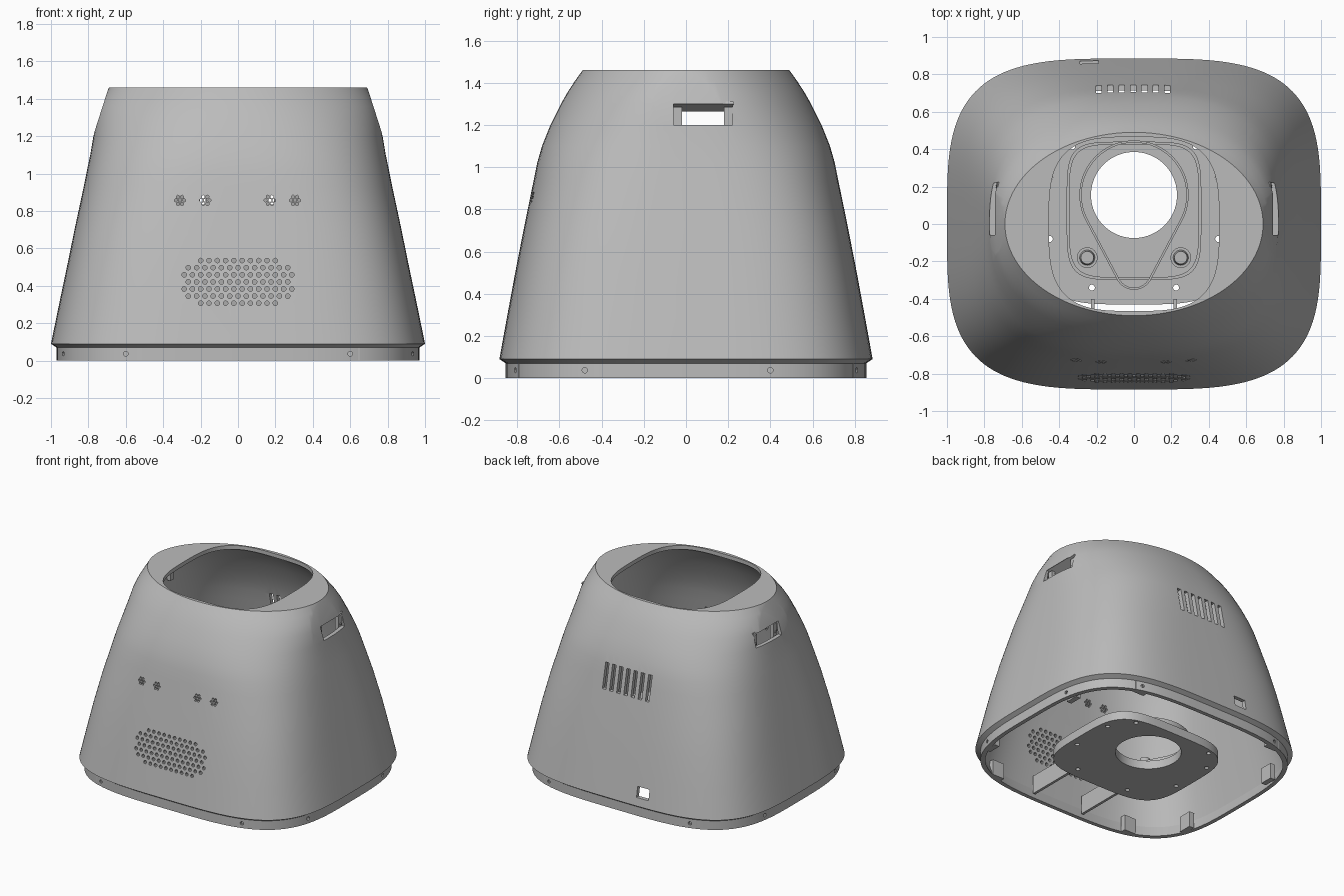
import bpy, bmesh, math
from mathutils import Matrix, Vector

if "Cube" in bpy.data.objects:
    bpy.data.objects.remove(bpy.data.objects["Cube"])

SEG = 128
grey = bpy.data.materials.new("warm_grey_plastic")
grey.diffuse_color = (0.5, 0.5, 0.5, 1)
grey.use_nodes = True
grey.node_tree.nodes["Principled BSDF"].inputs["Base Color"].default_value = grey.diffuse_color


def outline(a, b, n, z, cy=0.0):
    """Rounded-rectangle ring (superellipse)."""
    pts = []
    for i in range(SEG):
        t = 2 * math.pi * i / SEG
        c, s = math.cos(t), math.sin(t)
        pts.append((a * math.copysign(abs(c) ** (2 / n), c),
                    cy + b * math.copysign(abs(s) ** (2 / n), s), z))
    return pts


def teardrop(grow, z):
    """Outline around a large circle and a small one in front of it."""
    y1, r1, y2, r2 = 0.155, 0.28 + grow, -0.25, 0.09 + grow
    lean = math.asin((r1 - r2) / (y1 - y2))
    pts = []
    for i in range(SEG):
        t = -lean + (math.pi + 2 * lean) * i / (SEG / 2 - 1)
        if i >= SEG // 2:
            k = (i - SEG // 2) / (SEG / 2 - 1)
            t = math.pi + lean + (math.pi - 2 * lean) * k
            pts.append((r2 * math.cos(t), y2 + r2 * math.sin(t), z))
        else:
            pts.append((r1 * math.cos(t), y1 + r1 * math.sin(t), z))
    return pts


def finish(name, bm):
    bmesh.ops.recalc_face_normals(bm, faces=bm.faces)
    me = bpy.data.meshes.new(name)
    bm.to_mesh(me)
    bm.free()
    me.materials.append(grey)
    ob = bpy.data.objects.new(name, me)
    bpy.context.collection.objects.link(ob)
    return ob


def loft_loop(name, rings):
    """Skin rings in order and join the last back to the first."""
    bm = bmesh.new()
    vs = [[bm.verts.new(p) for p in r] for r in rings]
    for j, r in enumerate(vs):
        q = vs[(j + 1) % len(vs)]
        for i in range(SEG):
            k = (i + 1) % SEG
            bm.faces.new((r[i], r[k], q[k], q[i]))
    return finish(name, bm)


def add_box(bm, center, size, rot=Matrix()):
    m = Matrix.Translation(center) @ rot @ Matrix.Diagonal((*size, 1))
    bmesh.ops.create_cube(bm, size=1, matrix=m)


def add_cyl(bm, center, r, depth, axis="z", segs=10, r2=None):
    rot = {"x": Matrix.Rotation(math.pi / 2, 4, "Y"),
           "y": Matrix.Rotation(math.pi / 2, 4, "X"), "z": Matrix()}[axis]
    bmesh.ops.create_cone(bm, cap_ends=True, segments=segs, radius1=r,
                          radius2=r if r2 is None else r2, depth=depth,
                          matrix=Matrix.Translation(center) @ rot)


def activate(ob):
    bpy.ops.object.select_all(action="DESELECT")
    ob.select_set(True)
    bpy.context.view_layer.objects.active = ob


def cut(ob, bm):
    tool = finish("cutter", bm)
    tool.hide_render = True
    mod = ob.modifiers.new("cut", "BOOLEAN")
    mod.operation, mod.solver, mod.object = "DIFFERENCE", "EXACT", tool
    activate(ob)
    bpy.ops.object.modifier_apply(modifier=mod.name)
    bpy.data.objects.remove(tool)


def smooth(ob, deg=25):
    activate(ob)
    bpy.ops.object.shade_smooth_by_angle(angle=math.radians(deg))


# --- Shell: height, half width, half depth, squareness
profile = [(0, .97, .855, 3.6), (.07, .97, .855, 3.6), (.09, 1, .885, 3.6),
           (.3, .957, .847, 3.55), (.5, .915, .81, 3.5), (.72, .87, .767, 3.3),
           (.93, .825, .724, 3.0), (1.02, .807, .706, 2.85), (1.1, .79, .683, 2.7),
           (1.2, .773, .643, 2.5), (1.3, .76, .593, 2.3), (1.36, .74, .559, 2.2),
           (1.41, .716, .526, 2.1), (1.46, .69, .49, 2.0)]
T = 0.03
outer = [outline(a, b, n, z) for z, a, b, n in profile]
inner = [outline(a - T, b - T, n, z) for z, a, b, n in profile[:-1] if z != .07]
roof = [outline(.455, .465, 3.3, 1.46), outline(.455, .465, 3.3, 1.43),
        outline(.668, .482, 2.05, 1.43)]
shell = loft_loop("shell", outer + roof + inner[::-1])

# Flat arched faces around the side grips
bm = bmesh.new()
lean = math.atan2(.085, .265)
for s in (-1, 1):
    rot = Matrix.Rotation(-s * lean, 4, "Y")
    mid = Vector((s * .7325, .03, 1.3325)) + rot @ Vector((s * .25, 0, 0))
    add_box(bm, mid, (.5, .8, .5), rot)
cut(shell, bm)

# Grip slots, back vents, back port, speaker grille, sensor holes, screw holes
bm = bmesh.new()
for s in (-1, 1):
    add_box(bm, (s * .8, .08, 1.25), (.4, .28, .1))
for i in range(7):
    add_box(bm, (-.005 + (i - 3) * .061, .75, .93), (.03, .3, .19))
add_box(bm, (-.24, .87, .19), (.1, .2, .08))
for row, count in enumerate((10, 13, 14, 13, 14, 13, 10)):
    for i in range(count):
        add_cyl(bm, ((i - (count - 1) / 2) * .0443, -.84, .535 - row * .038),
                .0125, .24, "y")
for cx in (-.31, -.175, .17, .305):
    add_cyl(bm, (cx, -.75, .857), .009, .24, "y", 6)
    for k in range(6):
        t = k * math.pi / 3
        add_cyl(bm, (cx + .022 * math.cos(t), -.75, .857 + .022 * math.sin(t)),
                .009, .24, "y", 6)
for s in (-1, 1):
    for y in (-.48, .4):
        add_cyl(bm, (s * .95, y, .037), .013, .2, "x")
    for x in (-.6, .6):
        add_cyl(bm, (x, s * .83, .037), .013, .2, "y")
cut(shell, bm)
smooth(shell)

# --- Screw tabs inside the bottom rim
bm = bmesh.new()
for s in (-1, 1):
    for y in (-.48, .4):
        add_box(bm, (s * .885, y, .06), (.04, .1, .12))
    for x in (-.6, .6):
        add_box(bm, (x, s * .775, .06), (.1, .04, .12))
finish("rim_tabs", bm)

# --- Brackets behind the grip slots
bm = bmesh.new()
for s in (-1, 1):
    for y in (-.04, .2):
        add_box(bm, (s * .715, y, 1.23), (.03, .04, .11))
        add_cyl(bm, (s * .732, y, 1.22), .008, .01, "x")
    add_box(bm, (s * .695, .08, 1.287), (.085, .29, .012),
            Matrix.Rotation(-s * .45, 4, "Y"))
finish("grip_brackets", bm)

# --- Low deck with a round opening
deck = loft_loop("deck", [outline(.51, .45, 4, .015, .02), outline(.51, .45, 4, .08, .02),
                          outline(.23, .23, 2, .08, .155), outline(.23, .23, 2, .015, .155)])
bm = bmesh.new()
for s in (-1, 1):
    for x, y in ((.45, .25), (.45, -.08), (.33, .415), (.225, -.34)):
        add_cyl(bm, (s * x, y, .05), .016, .2, segs=16)
cut(deck, bm)
smooth(deck)

# Raised ribs on the deck
rib = loft_loop("deck_rib", [outline(.36, .37, 5, .07, .07), outline(.36, .37, 5, .1, .07),
                             outline(.345, .355, 5, .1, .07), outline(.345, .355, 5, .07, .07)])
smooth(rib)
wall = loft_loop("teardrop_wall", [teardrop(.012, .07), teardrop(.012, .13),
                                   teardrop(0, .13), teardrop(0, .07)])
smooth(wall)

# Bosses on the deck
bm = bmesh.new()
for s in (-1, 1):
    add_cyl(bm, (s * .25, -.18, .11), .055, .08, segs=32)
    add_cyl(bm, (s * .25, -.18, .17), .042, .06, segs=32, r2=.034)
smooth(finish("deck_bosses", bm))

# --- Fins joining the front wall to the deck
bm = bmesh.new()
for s in (-1, 1):
    add_box(bm, (s * .22, -.61, .1), (.02, .42, .14))
finish("front_fins", bm)
